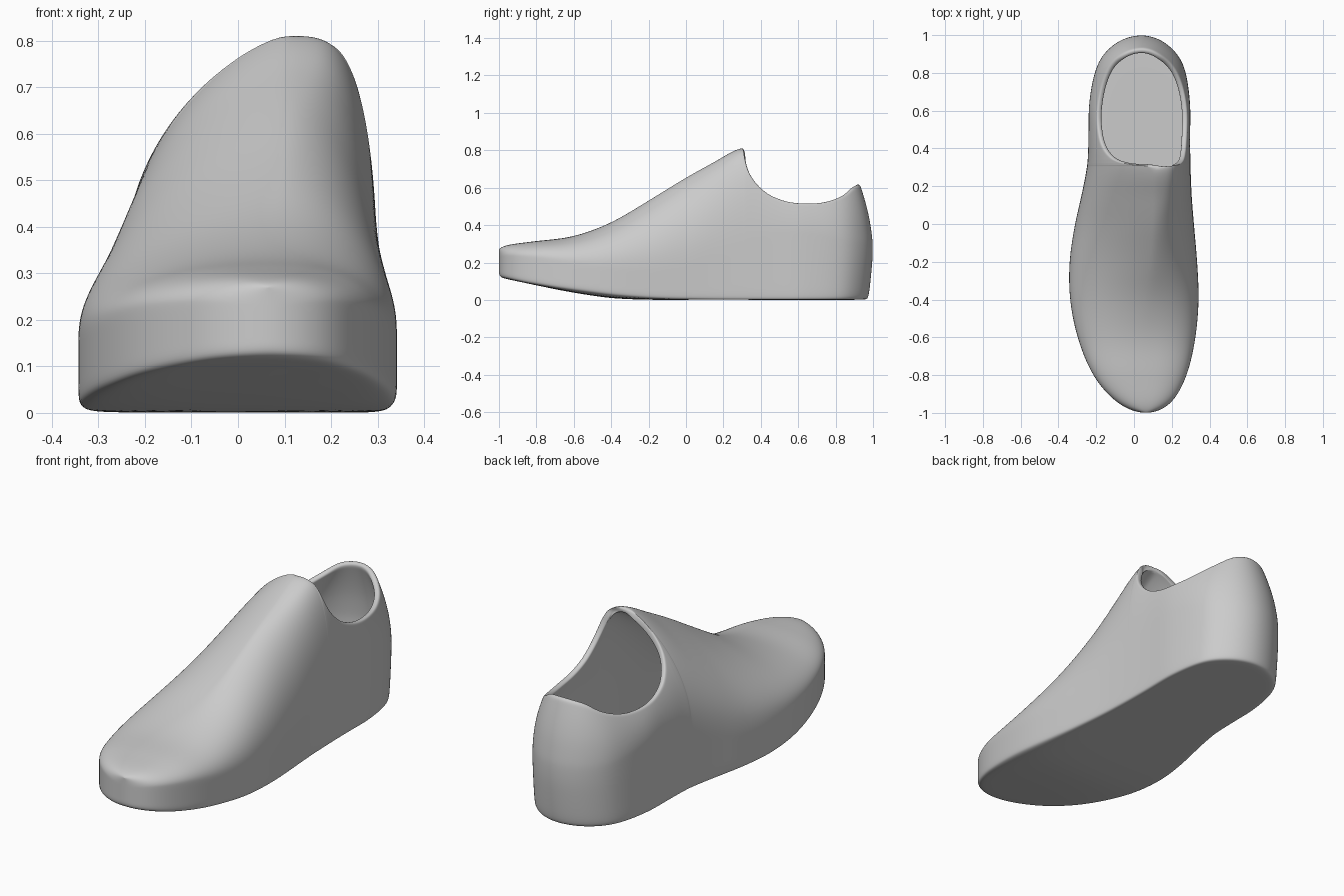
import bpy, bmesh, math

if "Cube" in bpy.data.objects:
    bpy.data.objects.remove(bpy.data.objects["Cube"])

# Stations along the shoe: y, left x, right x, crown z, sole z, wall z, ridge x, left/right fullness
STATIONS = [
    (-1.00, .065, .065, .268, .122, .225, .065, .8, .8),
    (-.95, -.080, .190, .294, .110, .235, .065, .8, .8),
    (-.80, -.215, .278, .315, .078, .225, .070, .85, .8),
    (-.60, -.298, .325, .342, .039, .200, .080, 1.0, .85),
    (-.40, -.338, .342, .415, .010, .185, .090, 1.3, 1.0),
    (-.20, -.341, .334, .532, .001, .180, .100, 1.6, 1.15),
    (0.00, -.312, .317, .655, .001, .200, .110, 1.6, 1.05),
    (.15, -.278, .305, .738, .001, .260, .118, 1.5, .8),
    (.31, -.248, .299, .822, .001, .310, .120, 1.45, .62),
    (.45, -.241, .297, .800, .001, .340, .110, 1.4, .75),
    (.65, -.236, .296, .710, .001, .350, .090, 1.25, .8),
    (.85, -.190, .258, .730, .001, .310, .055, 1.2, 1.1),
    (.95, -.108, .178, .780, .001, .300, .040, 1.2, 1.2),
    (1.00, .040, .040, .800, .001, .300, .040, 1.0, 1.0)]
# Side profile of the foot opening, and of the back of the heel (z, y)
COLLAR = [(.305, .83), (.313, .775), (.325, .72), (.345, .67), (.385, .615), (.45, .561),
          (.54, .528), (.64, .518), (.74, .522), (.83, .543), (.90, .571), (.95, .603), (1.0, .622)]
HEEL = [(0, .975), (.1, .987), (.27, 1.0), (.4, .987), (.5, .966), (.62, .930), (.7, .90)]


def sample(table, t):
    """Smooth interpolation of table rows by their first column."""
    t = min(max(t, table[0][0]), table[-1][0])
    i = next(k for k in range(len(table) - 1) if t <= table[k + 1][0])

    def slope(k, c):
        a, b = max(k - 1, 0), min(k + 1, len(table) - 1)
        return (table[b][c] - table[a][c]) / (table[b][0] - table[a][0])
    d = table[i + 1][0] - table[i][0]
    u = (t - table[i][0]) / d
    return [(2*u**3 - 3*u*u + 1) * table[i][c] + (u**3 - 2*u*u + u) * d * slope(i, c)
            + (3*u*u - 2*u**3) * table[i + 1][c] + (u**3 - u*u) * d * slope(i + 1, c)
            for c in range(1, len(table[0]))]


def theta(y):
    return math.acos(max(-1, min(1, -y)))


BY_ANGLE = [(theta(r[0]),) + r[1:] for r in STATIONS]


def heel_lean(y, z):
    return y if y < .5 else .5 + (y - .5) * (sample(HEEL, z)[0] - .5) / .5


def column(y, side):
    """Points from the sole up to the ridge or the opening on one side."""
    L, R, top, sole, wall, ridge, pl, pr = sample(BY_ANGLE, theta(y))
    edge, p = (L, pl) if side < 0 else (R, pr)
    mid = (L + R) / 2
    # The forefoot sole curls up slightly towards its edges
    curl = .018 * math.exp(-((y + .45) / .3) ** 2)
    pts = []
    for s, lift in ((.6, 0), (.88, .4), (.98, .8)):
        ys = heel_lean(y, 0) * (1 - (1 - s) * .5)
        z = sample(BY_ANGLE, theta(ys))[3] + curl * lift
        pts.append((mid + (edge - mid) * s, ys, z))
    low = sole + .013 + curl
    for k in range(4):
        z = low + (wall - low) * k / 4
        pts.append((edge, heel_lean(y, z), z))
    amax = math.pi / 2
    if y > .306:
        amax = math.asin(min(1, (sample(COLLAR, y)[0] - wall) / (top - wall)))
    for k in range(11):
        a = amax * k / 10
        z = wall + (top - wall) * math.sin(a)
        x = ridge + (edge - ridge) * max(0, math.cos(a)) ** p
        if a > 1.5707:
            x = ridge
        pts.append((x, heel_lean(y, z), z))
    return pts


# Column positions: even in angle, dense at the front of the opening
t0 = theta(.305)
ys = [-math.cos(t0 * k / 26) for k in range(27)]
ys += [.309, .313, .319, .325, .335, .345, .363, .385, .415]
t1 = theta(.45)
ys += [-math.cos(t1 + (math.pi - t1) * k / 16) for k in range(17)]

# Shoe shell
bm = bmesh.new()
left = [[bm.verts.new(p) for p in column(y, -1)] for y in ys]
right = [left[0]] + [[bm.verts.new(p) for p in column(y, 1)] for y in ys[1:-1]] + [left[-1]]


def face(*vs):
    u = list(dict.fromkeys(vs))
    if len(u) > 2:
        bm.faces.new(u)


for j in range(len(ys) - 1):
    for i in range(len(left[0]) - 1):
        face(left[j][i], left[j][i + 1], left[j + 1][i + 1], left[j + 1][i])
        face(right[j][i], right[j + 1][i], right[j + 1][i + 1], right[j][i + 1])
    face(left[j][0], left[j + 1][0], right[j + 1][0], right[j][0])
bmesh.ops.remove_doubles(bm, verts=bm.verts, dist=.0002)
bmesh.ops.recalc_face_normals(bm, faces=bm.faces)
# Keep normals facing outwards so the wall thickens inwards
sole_face = min(bm.faces, key=lambda f: f.calc_center_median().z)
if sole_face.normal.z > 0:
    bmesh.ops.reverse_faces(bm, faces=bm.faces)

mesh = bpy.data.meshes.new("shoe_shell")
bm.to_mesh(mesh)
bm.free()
mesh.shade_smooth()
shoe = bpy.data.objects.new("shoe_shell", mesh)
bpy.context.collection.objects.link(shoe)
wall = shoe.modifiers.new("wall_thickness", 'SOLIDIFY')
wall.thickness = .03
wall.offset = -1
smooth = shoe.modifiers.new("smooth", 'SUBSURF')
smooth.levels = smooth.render_levels = 2
